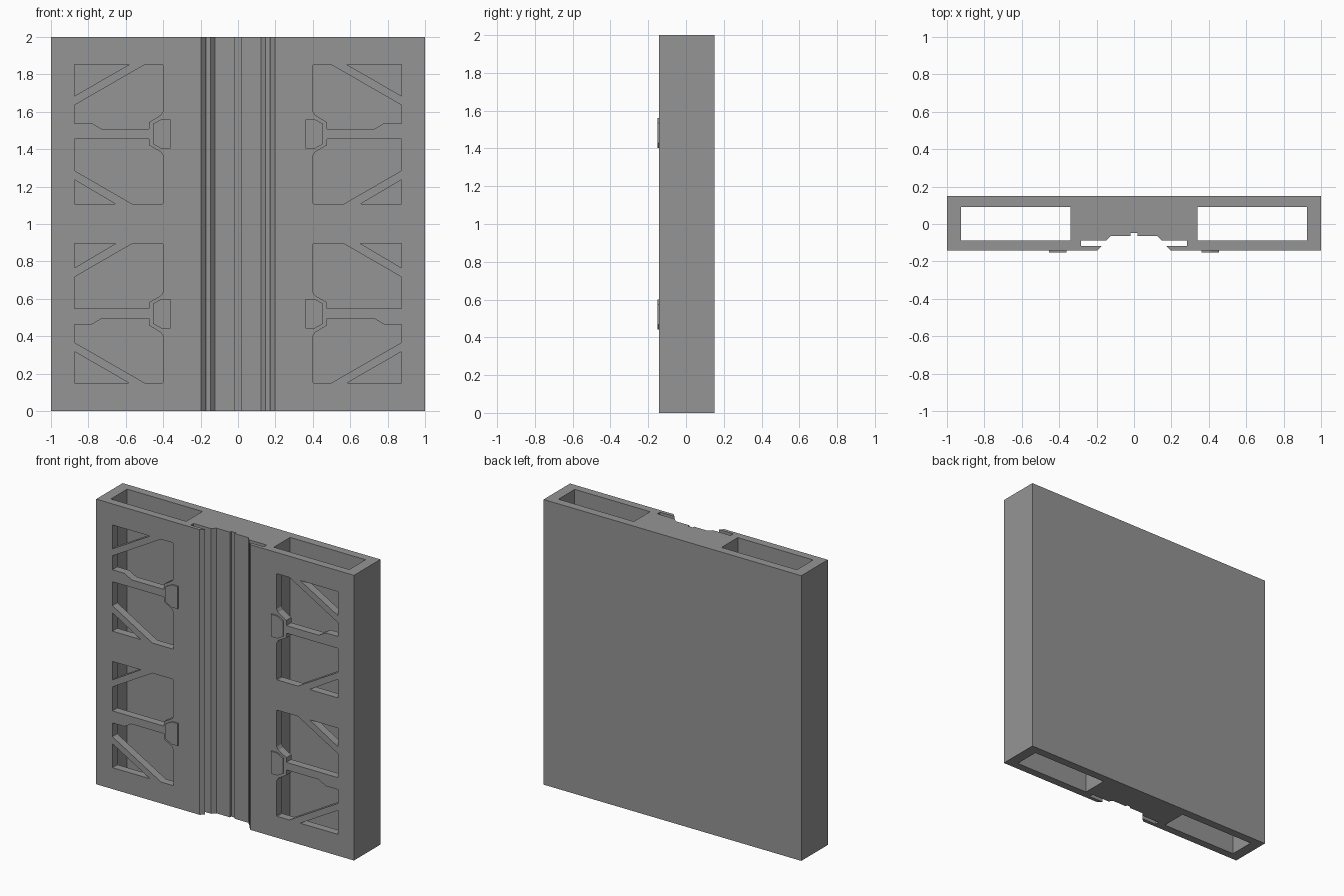
import bpy, bmesh

if "Cube" in bpy.data.objects:
    bpy.data.objects.remove(bpy.data.objects["Cube"])

FRONT, BACK, HEIGHT = -0.143, 0.15, 2.0
MID_Z = 1.001  # the front pattern is mirrored about this height

grey = bpy.data.materials.new("dark_grey")
grey.diffuse_color = (0.3, 0.3, 0.3, 1)
grey.use_nodes = True
grey.node_tree.nodes["Principled BSDF"].inputs["Base Color"].default_value = grey.diffuse_color


def make_object(name, prisms):
    """Each prism is (ring of 3D points, extrusion vector)."""
    bm = bmesh.new()
    for ring, vec in prisms:
        face = bm.faces.new([bm.verts.new(p) for p in ring])
        ext = bmesh.ops.extrude_face_region(bm, geom=[face], use_keep_orig=True)
        moved = [v for v in ext["geom"] if isinstance(v, bmesh.types.BMVert)]
        bmesh.ops.translate(bm, verts=moved, vec=vec)
    bmesh.ops.recalc_face_normals(bm, faces=bm.faces)
    mesh = bpy.data.meshes.new(name)
    bm.to_mesh(mesh)
    bm.free()
    mesh.materials.append(grey)
    obj = bpy.data.objects.new(name, mesh)
    bpy.context.collection.objects.link(obj)
    return obj


def plan(points, z0, z1):
    """Vertical prism from an (x, y) outline."""
    return [(x, y, z0) for x, y in points], (0, 0, z1 - z0)


def front_prisms(shape, y0, y1):
    """An (x, z) outline repeated in all four quadrants, extruded along y."""
    out = []
    for sx in (-1, 1):
        for flip in (False, True):
            ring = [(sx * x, y0, 2 * MID_Z - z if flip else z) for x, z in shape]
            out.append((ring, (0, y1 - y0, 0)))
    return out


def cut(target, cutter):
    cutter.hide_render = True
    mod = target.modifiers.new("cut", "BOOLEAN")
    mod.operation, mod.solver, mod.object = "DIFFERENCE", "EXACT", cutter
    dg = bpy.context.evaluated_depsgraph_get()
    mesh = bpy.data.meshes.new_from_object(target.evaluated_get(dg))
    target.modifiers.clear()
    target.data = mesh
    bpy.data.objects.remove(cutter)


# Slab with the stepped, undercut groove down the front
half = [(1, BACK), (1, FRONT), (0.197, FRONT), (0.172, -0.118), (0.284, -0.118),
        (0.284, -0.088), (0.147, -0.088), (0.124, -0.063), (0.018, -0.063),
        (0.018, -0.049)]
outline = half + [(-x, y) for x, y in reversed(half)]
body = make_object("panel_body", [plan(outline, 0, HEIGHT)])

# Two hollow shafts running through the full height
shafts = []
for s in (-1, 1):
    shafts.append(plan([(s * 0.34, -0.088), (s * 0.925, -0.088),
                        (s * 0.925, 0.092), (s * 0.34, 0.092)], -0.1, HEIGHT + 0.1))
cut(body, make_object("shaft_cutter", shafts))

# Windows through the front wall, leaving diagonal braces and a middle bar
windows = [
    [(0.875, 1.852), (0.583, 1.852), (0.875, 1.684)],
    [(0.405, 1.852), (0.498, 1.852), (0.875, 1.635), (0.875, 1.538), (0.78, 1.538),
     (0.727, 1.507), (0.475, 1.507), (0.475, 1.544), (0.412, 1.583),
     (0.4, 1.603), (0.4, 1.847)],
    [(0.875, 1.454), (0.475, 1.454), (0.475, 1.421), (0.412, 1.385), (0.4, 1.365),
     (0.4, 1.112), (0.405, 1.107), (0.565, 1.107), (0.875, 1.286)],
    [(0.875, 1.237), (0.655, 1.107), (0.875, 1.107)],
]
prisms = [p for w in windows for p in front_prisms(w, -0.2, 0.0)]
cut(body, make_object("window_cutter", prisms))

# Raised latch pads at the inner end of each middle bar
pad = [(0.455, 1.535), (0.41, 1.56), (0.362, 1.56),
       (0.362, 1.403), (0.41, 1.403), (0.455, 1.428)]
make_object("latch_pads", front_prisms(pad, -0.152, FRONT + 0.005))
